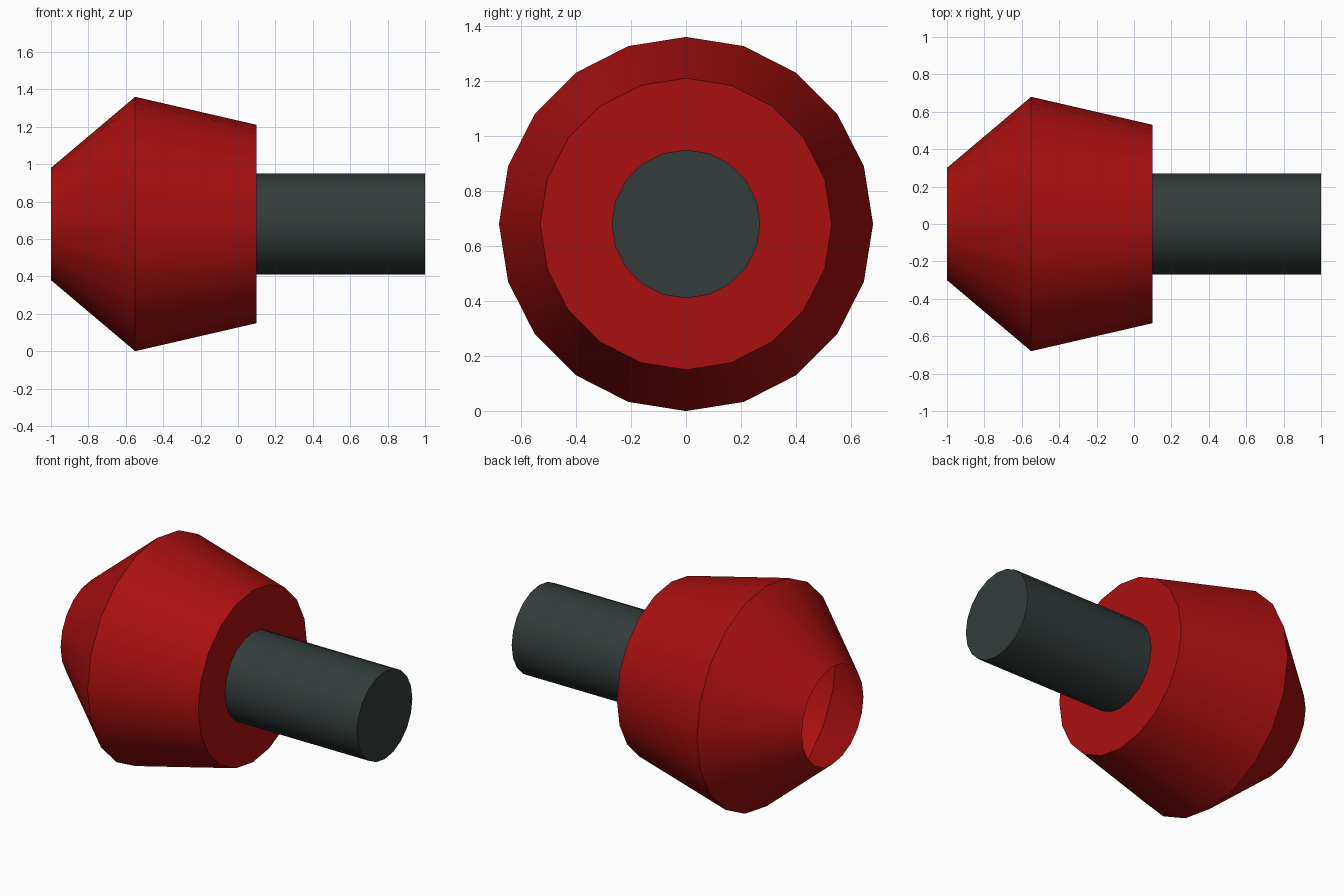
import bpy, bmesh, math

if "Cube" in bpy.data.objects:
    bpy.data.objects.remove(bpy.data.objects["Cube"])

SIDES = 20
AXIS_Z = 0.68


def material(name, rgb):
    m = bpy.data.materials.new(name)
    m.diffuse_color = (*rgb, 1.0)
    m.use_nodes = True
    m.node_tree.nodes["Principled BSDF"].inputs["Base Color"].default_value = m.diffuse_color
    return m


def lathe_x(name, profile, mat, cap_start, cap_end):
    """Revolve (x, radius) points, listed from -x to +x, around the x axis."""
    bm = bmesh.new()
    rings = []
    for x, r in profile:
        rings.append([bm.verts.new((x, r * math.cos(a), AXIS_Z + r * math.sin(a)))
                      for a in (math.tau * i / SIDES for i in range(SIDES))])
    for a, b in zip(rings, rings[1:]):
        for i in range(SIDES):
            j = (i + 1) % SIDES
            bm.faces.new((a[i], a[j], b[j], b[i])[::-1])
    if cap_start:
        bm.faces.new(rings[0][::-1])
    if cap_end:
        bm.faces.new(rings[-1])
    mesh = bpy.data.meshes.new(name)
    bm.to_mesh(mesh)
    bm.free()
    mesh.materials.append(mat)
    obj = bpy.data.objects.new(name, mesh)
    bpy.context.collection.objects.link(obj)
    bpy.ops.object.select_all(action='DESELECT')
    obj.select_set(True)
    bpy.context.view_layer.objects.active = obj
    bpy.ops.object.shade_smooth_by_angle(angle=math.radians(30))
    return obj


red = material("dark red", (0.40, 0.005, 0.005))
grey = material("dark grey", (0.033, 0.046, 0.044))

# Hollow double-cone shell, open at the small end
lathe_x("shell", [(-1.0, 0.30), (-0.55, 0.68), (0.10, 0.53)], red, False, True)

# Solid round shaft
lathe_x("shaft", [(0.10, 0.27), (1.0, 0.27)], grey, True, True)
